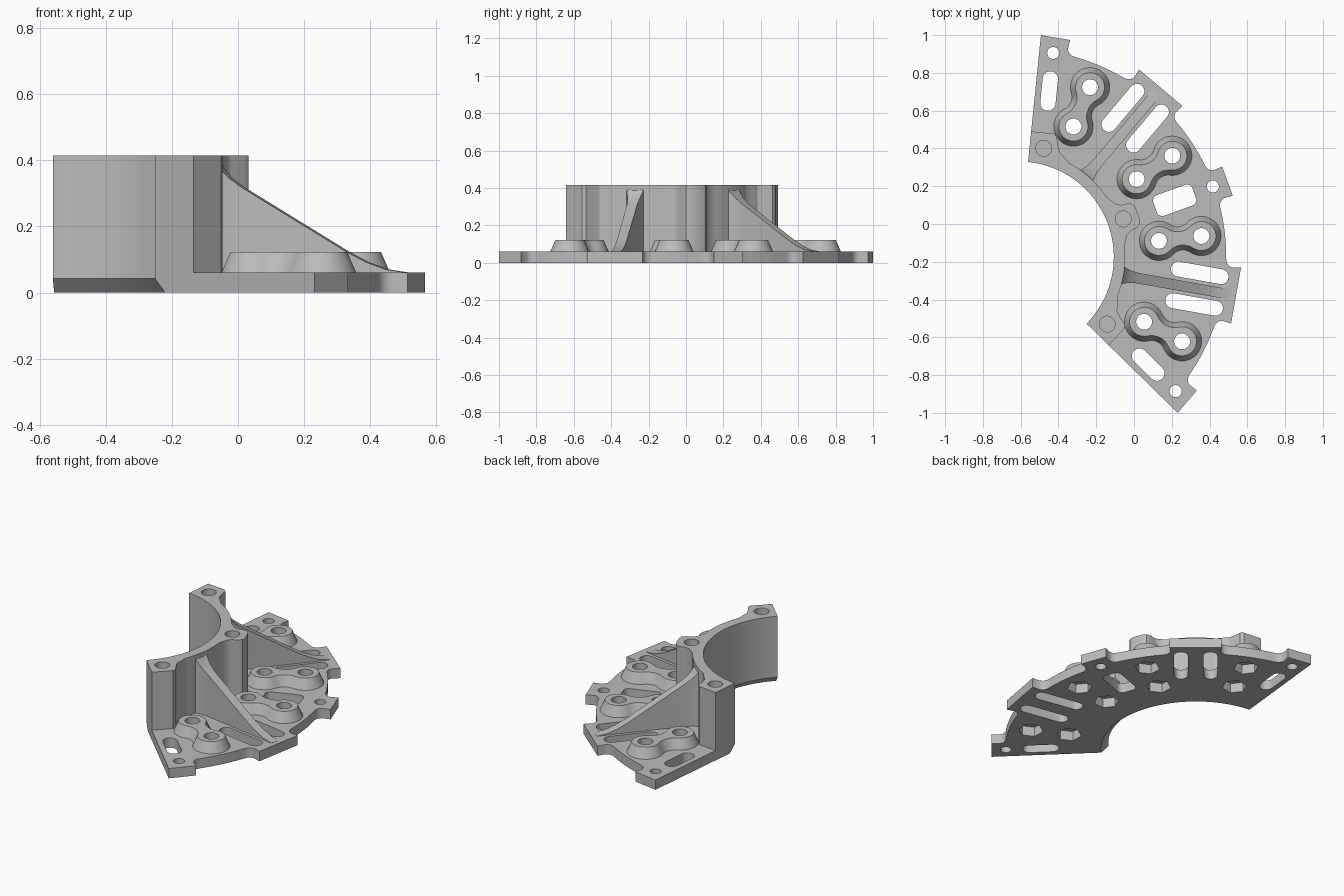
import bpy, bmesh, math
from mathutils import Matrix, Vector

cube = bpy.data.objects.get("Cube")
if cube:
    bpy.data.objects.remove(cube, do_unlink=True)

grey = bpy.data.materials.new("light_grey")
grey.use_nodes = True
colour = (0.5, 0.5, 0.5, 1)
grey.diffuse_color = colour
grey.node_tree.nodes["Principled BSDF"].inputs["Base Color"].default_value = colour

# Everything is laid out around the arc centre, symmetric about local +x
FRAME = Matrix.Translation((-0.612, -0.174, 0)) @ Matrix.Rotation(math.radians(19.9), 4, 'Z')
INNER, RECESS, TAB = 0.505, 1.10, 1.18
END, RIB = 64.3, 30
PLATE, BOSS, TOP = 0.06, 0.122, 0.415


def polar(r, deg):
    a = math.radians(deg)
    return Vector((r * math.cos(a), r * math.sin(a)))


def arc(r, a, b, n, centre=(0, 0)):
    c = Vector(centre)
    return [c + polar(r, a + (b - a) * i / n) for i in range(n + 1)]


def turn(points, deg):
    m = Matrix.Rotation(math.radians(deg), 2)
    return [m @ Vector(p) for p in points]


def mirrored(half):
    """Outline running from -angle to +angle from its positive half."""
    return [Vector((p.x, -p.y)) for p in reversed(half)] + half


def level(points, z):
    return [Vector((p.x, p.y, z)) for p in points]


def prism(points, z0, z1):
    return [level(points, z0), level(points, z1)]


def loft(name, solids):
    """One object from solids, each a list of matching closed rings."""
    bm = bmesh.new()
    for rings in solids:
        vs = [[bm.verts.new(FRAME @ p) for p in ring] for ring in rings]
        n = len(vs[0])
        for lo, hi in zip(vs, vs[1:]):
            for i in range(n):
                j = (i + 1) % n
                bm.faces.new((lo[i], lo[j], hi[j], hi[i]))
        bm.faces.new(vs[0][::-1])
        bm.faces.new(vs[-1])
    bmesh.ops.recalc_face_normals(bm, faces=bm.faces)
    mesh = bpy.data.meshes.new(name)
    bm.to_mesh(mesh)
    bm.free()
    mesh.materials.append(grey)
    obj = bpy.data.objects.new(name, mesh)
    bpy.context.collection.objects.link(obj)
    return obj


def finish(obj, holes=None):
    bpy.ops.object.select_all(action='DESELECT')
    bpy.context.view_layer.objects.active = obj
    obj.select_set(True)
    if holes:
        cutter = loft("cutter", holes)
        cutter.hide_render = True
        mod = obj.modifiers.new("holes", 'BOOLEAN')
        mod.operation, mod.solver, mod.object = 'DIFFERENCE', 'EXACT', cutter
        bpy.ops.object.modifier_apply(modifier=mod.name)
        bpy.data.objects.remove(cutter, do_unlink=True)
    bpy.ops.object.shade_smooth_by_angle(angle=math.radians(30))


def disc(r, centre, n=32, start=0):
    return arc(r, start, start + 360 * (n - 1) / n, n - 1, centre)


def slot(x0, x1, y, r, deg, half=0):
    """Rounded slot along x, turned about the arc centre."""
    pts = []
    for x, s, a in ((x1, -1, -90), (x1, 1, 0), (x0, 1, 90), (x0, -1, 180)):
        pts += arc(r, a, a + 90, 6, (x, y + s * max(half, 0.0005)))
    return turn(pts, deg)


# Base plate: five outer tabs with filleted recesses between them
FILLET = [(1.13, 0), (1.113, 0.5), (1.103, 1.3), (RECESS, 2.2)]


def recess(a, b):
    left = [polar(r, a + d) for r, d in FILLET]
    right = [polar(r, b - d) for r, d in reversed(FILLET)]
    return [polar(TAB, a)] + left + arc(RECESS, a + 2.2, b - 2.2, 10)[1:-1] + right + [polar(TAB, b)]


rim = mirrored(recess(4, 22.7) + recess(37.3, 56.7) + [polar(TAB, END)])


def plate_outline(inner):
    return rim + arc(inner, END, -END, 56)


plate = loft("base_plate", [[level(plate_outline(INNER + 0.042), 0),
                             level(plate_outline(INNER), 0.042),
                             level(plate_outline(INNER), PLATE)]])

PAIRS = (-47.2, -13.4, 13.4, 47.2)
NEAR, FAR = 0.749, 0.975
cuts = [slot(0.8, 0.96, 0, 0.03, 0, 0.028)]
for side in (-1, 1):
    cuts.append(slot(0.825, 0.955, -side * 0.073, 0.04, side * END))
    for off in (-0.085, 0.085):
        cuts.append(slot(0.845, 1.075, off, 0.039, side * RIB))
for a in (-60.4, 0, 60.4):
    cuts.append(disc(0.032, polar(1.095, a)))
# Hexagonal nut pockets below the bosses
for a in PAIRS:
    cuts += [disc(0.072, polar(r, a), 6, a) for r in (NEAR, FAR)]
finish(plate, [prism(c, -0.05, 0.1) for c in cuts])


# Curved wall with a middle post and two end posts in one profile
middle_post = [Vector(p) for p in ((0.672, 0.035), (0.664, 0.055), (0.645, 0.068),
                                   (0.605, 0.073), (0.58, 0.087), (0.565, 0.11))]
end_post = turn([(0.545, -0.195), (0.575, -0.16), (0.62, -0.145), (0.655, -0.138),
                 (0.668, -0.12), (0.668, 0)], END)
half = middle_post + arc(0.565, 14, 42, 14) + end_post
wall = loft("curved_wall", [prism(mirrored(half) + arc(INNER, END, -END, 56), PLATE, TOP)])
finish(wall, [prism(disc(0.042, polar(0.59, a)), TOP - 0.12, TOP + 0.1) for a in (-57, 0, 57)])


# Sloping ribs: distance from centre, height, half width
RIB_SHAPE = ((0.55, 0.412, 0.05), (0.572, 0.376, 0.042), (0.6, 0.346, 0.033), (0.64, 0.317, 0.028),
             (0.957, 0.125, 0.027), (1.02, 0.092, 0.027), (1.08, 0.07, 0.027), (1.14, 0.061, 0.027))
for name, a in (("right_rib", -RIB), ("left_rib", RIB)):
    m = Matrix.Rotation(math.radians(a), 4, 'Z')
    rings = [[m @ Vector(p) for p in ((r, -w, PLATE), (r, w, PLATE), (r, w, z), (r, -w, z))]
             for r, z, w in RIB_SHAPE]
    finish(loft(name, [rings]))


# Twin bosses: two tapered rings joined by a waisted neck
def dumbbell(r, neck, deg):
    d = (FAR - NEAR) / 2
    f = (d * d + neck * neck - r * r) / (2 * (r - neck))
    h = neck + f
    a = math.degrees(math.atan2(h, d))
    side = arc(r, a - 180, 180 - a, 24, (d, 0)) + arc(f, -a, a - 180, 8, (0, h))[1:-1]
    pts = side + [-p for p in side]
    return turn([p + Vector((NEAR + d, 0)) for p in pts], deg)


for i, a in enumerate(PAIRS):
    boss = loft(f"twin_boss_{i + 1}", [[level(dumbbell(0.104, 0.062, a), PLATE),
                                        level(dumbbell(0.077, 0.036, a), BOSS)]])
    finish(boss, [prism(disc(0.042, polar(r, a)), 0, 0.2) for r in (NEAR, FAR)])
